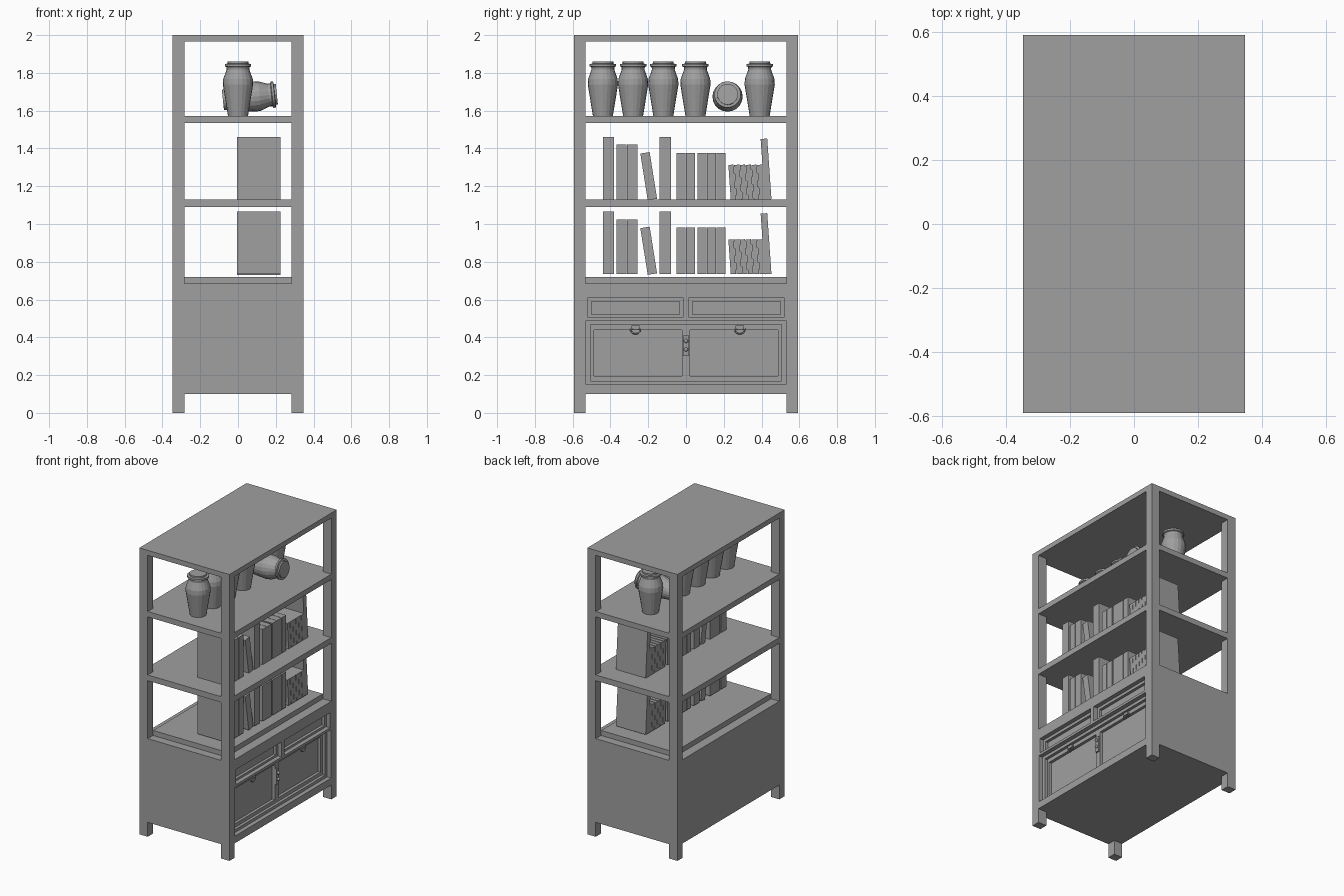
import bpy
import bmesh
import math
from mathutils import Matrix, Vector

if "Cube" in bpy.data.objects:
    bpy.data.objects.remove(bpy.data.objects["Cube"], do_unlink=True)

grey = bpy.data.materials.new("plain grey")
grey.use_nodes = True
grey.diffuse_color = (0.35, 0.35, 0.35, 1)
grey.node_tree.nodes["Principled BSDF"].inputs["Base Color"].default_value = grey.diffuse_color

X, Y = 0.348, 0.592        # outer half sizes
IX, IY = 0.283, 0.533      # half sizes between the posts


def add_object(name, bm):
    mesh = bpy.data.meshes.new(name)
    bm.to_mesh(mesh)
    bm.free()
    mesh.materials.append(grey)
    obj = bpy.data.objects.new(name, mesh)
    bpy.context.collection.objects.link(obj)
    return obj


def box(name, x, y, z):
    """Box between pairs of limits on each axis."""
    bm = bmesh.new()
    bmesh.ops.create_cube(bm, size=1)
    for v in bm.verts:
        v.co = Vector([(a + b) / 2 + c * (b - a) for (a, b), c in zip((x, y, z), v.co)])
    return add_object(name, bm)


def carve(obj, limits):
    """Cut each box out of the object and keep the result."""
    cutters = []
    for lim in limits:
        cutter = box("cutter", *lim)
        cutter.hide_render = True
        mod = obj.modifiers.new("cut", 'BOOLEAN')
        mod.operation, mod.solver, mod.object = 'DIFFERENCE', 'EXACT', cutter
        cutters.append(cutter)
    graph = bpy.context.evaluated_depsgraph_get()
    mesh = bpy.data.meshes.new_from_object(obj.evaluated_get(graph))
    obj.modifiers.clear()
    obj.data = mesh
    mesh.materials.clear()
    mesh.materials.append(grey)
    for p in mesh.polygons:
        p.material_index = 0
    for cutter in cutters:
        bpy.data.objects.remove(cutter, do_unlink=True)


def bay(low, high):
    """Opening that runs through both directions, leaving corner posts."""
    return [((-1, 1), (-IY, IY), (low, high)), ((-IX, IX), (-1, 1), (low, high))]


def recess(depth, y, z):
    return ((X - depth, 1), y, z)


# Upper case: posts, middle shelf and top
upper = box("upper_case", (-X, X), (-Y, Y), (1.13, 2))
carve(upper, bay(1, 1.535) + bay(1.573, 1.965))

# Lower case: legs, cupboard body, drawers, doors and the shelf on top
cuts = bay(-1, 0.10) + bay(0.685, 1.09)
cuts.append(recess(0.03, (-0.53, 0.53), (0.15, 0.488)))
cuts.append(recess(0.05, (-0.505, 0.505), (0.17, 0.467)))
for side in (-1, 1):
    def span(a, b):
        return tuple(sorted((a * side, b * side)))
    cuts.append(recess(0.03, span(0.015, 0.52), (0.505, 0.61)))
    cuts.append(recess(0.05, span(0.035, 0.50), (0.52, 0.59)))
    cuts.append(recess(0.07, span(0.02, 0.487), (0.195, 0.44)))
lower = box("lower_case", (-X, X), (-Y, Y), (0, 1.13))
carve(lower, cuts)
box("cupboard_top", (-IX, IX), (-IY, IY), (0.685, 0.72))

# Door latch with two knobs
door_x = X - 0.05
box("latch_plate", (door_x, door_x + 0.01), (-0.015, 0.015), (0.30, 0.41))
for z in (0.335, 0.38):
    bm = bmesh.new()
    bmesh.ops.create_uvsphere(bm, u_segments=12, v_segments=8, radius=0.011,
                              matrix=Matrix.Translation((door_x + 0.015, 0, z)))
    add_object("latch_knob", bm)

# Bail handles on the doors
for y in (-0.267, 0.285):
    curve = bpy.data.curves.new("door_handle", 'CURVE')
    curve.dimensions = '3D'
    curve.bevel_depth = 0.004
    curve.bevel_resolution = 1
    spline = curve.splines.new('POLY')
    steps = 10
    spline.points.add(steps)
    for i, p in enumerate(spline.points):
        a = math.pi * (1 + i / steps)
        p.co = (door_x + 0.006, y + 0.027 * math.cos(a), 0.445 + 0.027 * math.sin(a), 1)
    spline.use_cyclic_u = True
    curve.materials.append(grey)
    handle = bpy.data.objects.new("door_handle", curve)
    bpy.context.collection.objects.link(handle)
    box("handle_mount", (door_x, door_x + 0.012), (y - 0.022, y + 0.022), (0.443, 0.462))

# Books: foot position in y, thickness, height, lean in degrees
books = [(-0.41, 0.06, 0.33, 0), (-0.342, 0.054, 0.29, 0), (-0.285, 0.054, 0.29, 0),
         (-0.178, 0.05, 0.25, 9), (-0.11, 0.062, 0.33, 0),
         (-0.026, 0.047, 0.247, 0), (0.024, 0.047, 0.247, 0)]
books += [(0.084 + 0.051 * i, 0.048, 0.247, 0) for i in range(3)]
books += [(0.251 + 0.0305 * i, 0.028, 0.184, 4) for i in range(6)]
books.append((0.435, 0.035, 0.322, 4))
for base in (0.735, 1.13):
    for y, thick, height, lean in books:
        book = box("book", (-0.005, 0.225), (-thick / 2, thick / 2), (0, height))
        book.location = (0, y, base)
        book.rotation_euler.x = math.radians(lean)

# Lidded jars, turned from a profile of (radius, height)
profile = [(0.053, 0), (0.08, 0.165), (0.078, 0.195), (0.06, 0.245), (0.062, 0.258),
           (0.07, 0.262), (0.07, 0.274), (0.055, 0.276), (0.055, 0.287)]


def jar(name, sides=20):
    bm = bmesh.new()
    rings = []
    for r, z in profile:
        rings.append([bm.verts.new((r * math.cos(a), r * math.sin(a), z))
                      for a in (math.tau * i / sides for i in range(sides))])
    for low, high in zip(rings, rings[1:]):
        for i in range(sides):
            j = (i + 1) % sides
            bm.faces.new((low[i], low[j], high[j], high[i]))
    bm.faces.new(reversed(rings[0]))
    bm.faces.new(rings[-1])
    return add_object(name, bm)


for y in (-0.44, -0.28, -0.12, 0.05, 0.39):
    jar("standing_jar").location = (0, y, 1.573)
fallen = jar("fallen_jar")
fallen.location = (-0.08, 0.22, 1.657)
fallen.rotation_euler.y = math.radians(84)
